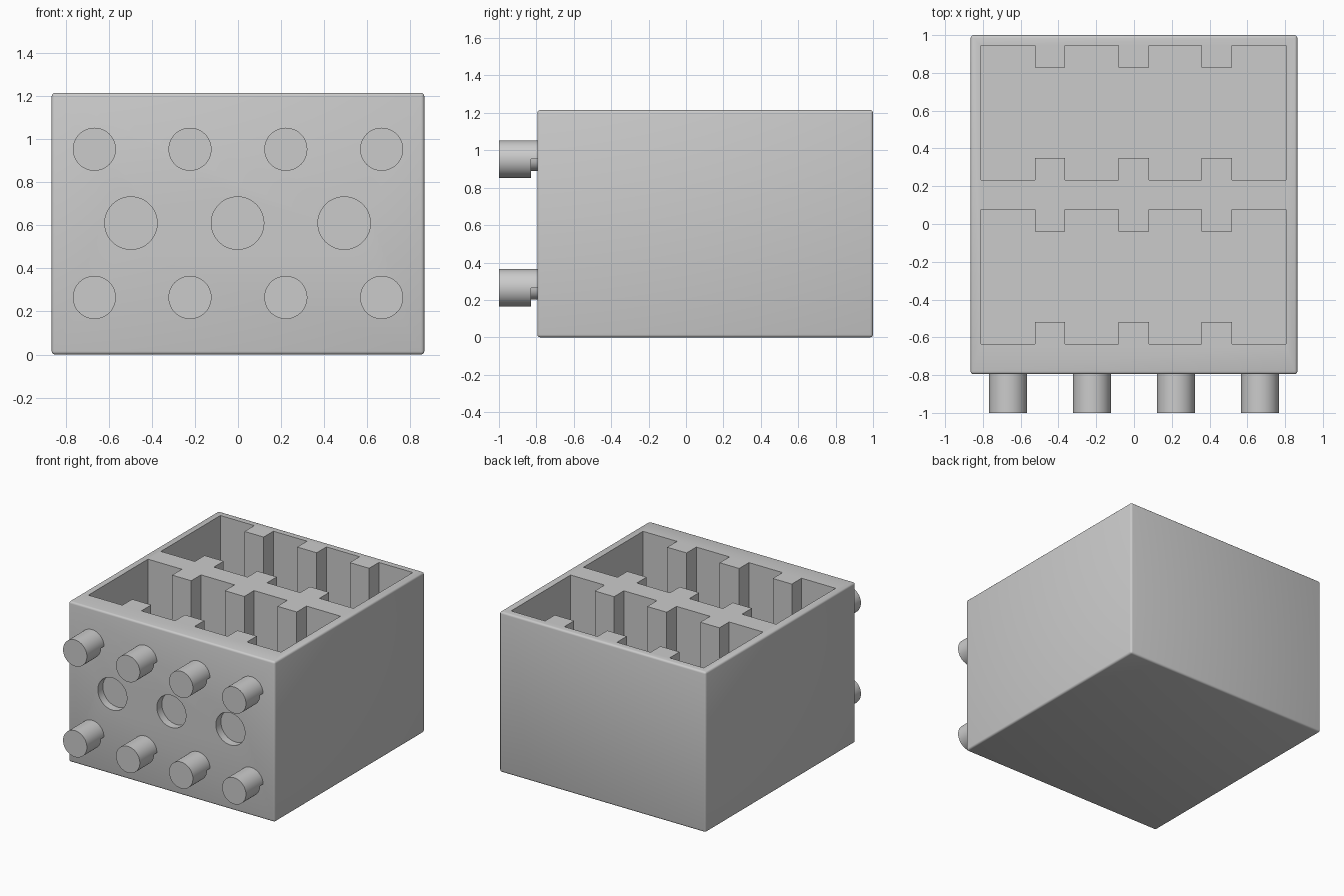
import bpy, bmesh, math
from mathutils import Matrix

if "Cube" in bpy.data.objects:
    bpy.data.objects.remove(bpy.data.objects["Cube"])

grey = bpy.data.materials.new("light grey")
grey.diffuse_color = (0.6, 0.6, 0.6, 1)
grey.use_nodes = True
grey.node_tree.nodes["Principled BSDF"].inputs["Base Color"].default_value = grey.diffuse_color

W, FRONT, BACK, H = 0.865, -0.795, 1.0, 1.215
FLOOR = 0.06


def finish(name, bm):
    bmesh.ops.recalc_face_normals(bm, faces=bm.faces)
    me = bpy.data.meshes.new(name)
    bm.to_mesh(me)
    bm.free()
    me.materials.append(grey)
    ob = bpy.data.objects.new(name, me)
    bpy.context.collection.objects.link(ob)
    return ob


def prism(name, pts, matrix, depth):
    """Extrude a 2D profile along local z, then place it."""
    bm = bmesh.new()
    face = bm.faces.new([bm.verts.new((x, y, 0)) for x, y in pts])
    ext = bmesh.ops.extrude_face_region(bm, geom=[face])["geom"]
    bmesh.ops.translate(bm, vec=(0, 0, depth), verts=[v for v in ext if isinstance(v, bmesh.types.BMVert)])
    bmesh.ops.transform(bm, matrix=matrix, verts=bm.verts)
    return finish(name, bm)


def arc(r, a0, a1, n):
    return [(r * math.cos(a0 + (a1 - a0) * i / n), r * math.sin(a0 + (a1 - a0) * i / n)) for i in range(n + 1)]


def smooth(ob):
    bpy.ops.object.select_all(action='DESELECT')
    ob.select_set(True)
    bpy.context.view_layer.objects.active = ob
    bpy.ops.object.shade_smooth_by_angle(angle=math.radians(35))


def facing_front(x, y, z):
    """Local x, y become world x, z; local z points towards the front."""
    return Matrix.Translation((x, y, z)) @ Matrix.Rotation(math.pi / 2, 4, 'X')


# Outer block with rounded edges
bm = bmesh.new()
bmesh.ops.create_cube(bm, size=1)
bmesh.ops.scale(bm, vec=(2 * W, BACK - FRONT, H), verts=bm.verts)
bmesh.ops.translate(bm, vec=(0, (BACK + FRONT) / 2, H / 2), verts=bm.verts)
bmesh.ops.bevel(bm, geom=bm.edges[:], offset=0.015, segments=3, profile=0.5, affect='EDGES')
block = finish("block", bm)

# Two pockets with three pairs of ribs each
ribs = [(-0.525, -0.365), (-0.083, 0.08), (0.358, 0.52)]
cutters = []
for y0, y1 in [(-0.635, 0.078), (0.233, 0.945)]:
    low, high = [(-0.81, y0)], [(-0.81, y1)]
    for a, b in ribs:
        low += [(a, y0), (a, y0 + 0.117), (b, y0 + 0.117), (b, y0)]
        high += [(a, y1), (a, y1 - 0.117), (b, y1 - 0.117), (b, y1)]
    low.append((0.805, y0))
    high.append((0.805, y1))
    cutters.append(prism("pocket_cutter", low + high[::-1], Matrix.Translation((0, 0, FLOOR)), H))

# Shallow round sockets in the front
for x in (-0.497, -0.002, 0.493):
    cutters.append(prism("socket_cutter", arc(0.122, 0, 2 * math.pi, 48)[:-1],
                         facing_front(x, FRONT + 0.06, 0.61), 0.2))

for c in cutters:
    mod = block.modifiers.new("cut", 'BOOLEAN')
    mod.operation, mod.solver, mod.object = 'DIFFERENCE', 'EXACT', c
    bpy.context.view_layer.objects.active = block
    bpy.ops.object.modifier_apply(modifier=mod.name)
    bpy.data.objects.remove(c)
smooth(block)

# Pegs: full round head, and a root whose lower half is undercut
head = arc(0.1, 0, 2 * math.pi, 48)[:-1]
root = arc(0.1, 0, math.pi, 24) + arc(0.063, math.pi, 2 * math.pi, 16)
for z in (0.265, 0.953):
    for x in (-0.667, -0.223, 0.222, 0.667):
        smooth(prism("peg_head", head, facing_front(x, -0.83, z), 0.17))
        smooth(prism("peg_root", root, facing_front(x, FRONT + 0.002, z), 0.037))
